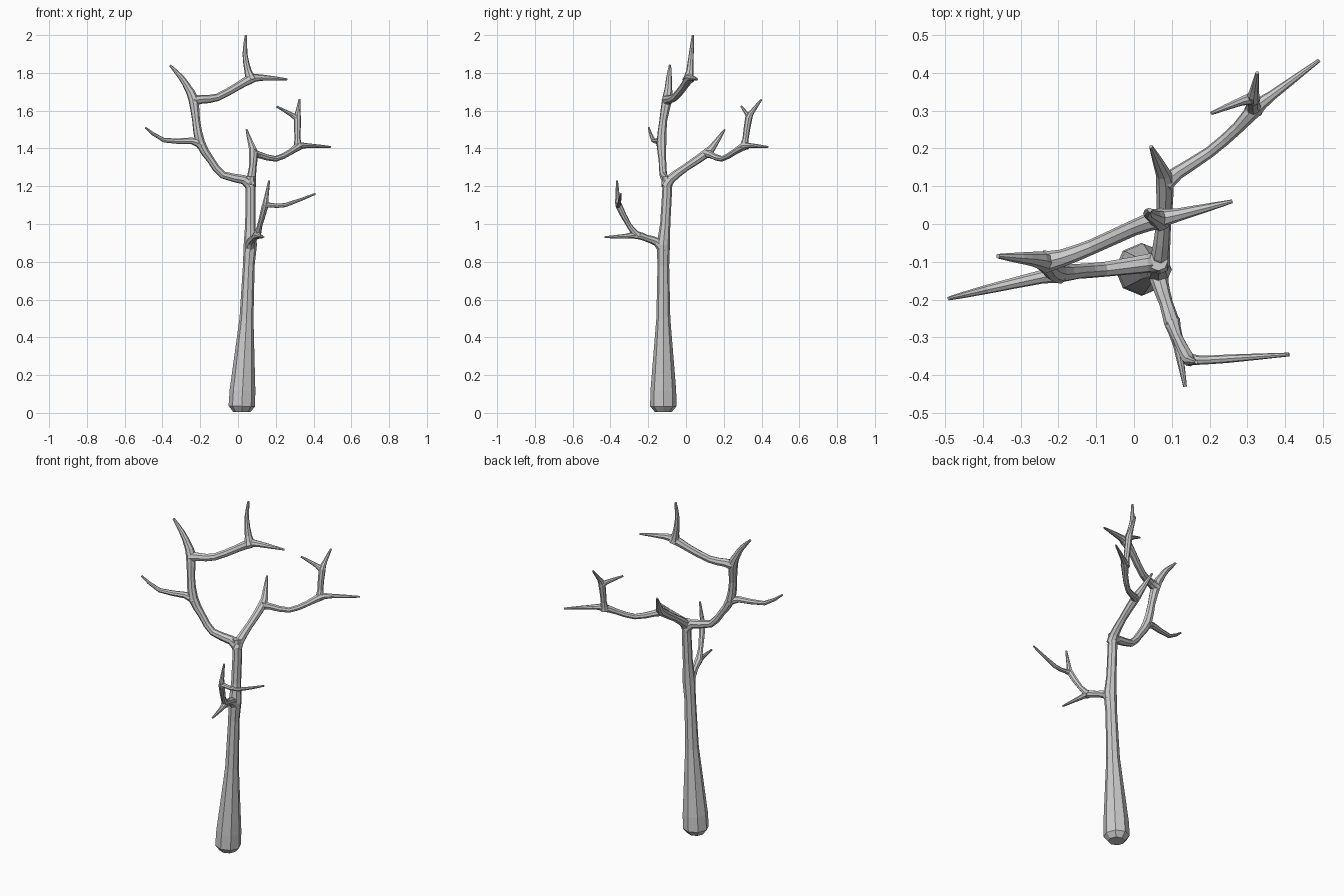
import bpy, bmesh
from mathutils import Vector

SIDES = 8


def smooth_path(pts, steps):
    """Catmull-Rom through (x, y, z, radius) points, radius kept linear."""
    p = [Vector(q[:3]) for q in pts]
    r = [q[3] for q in pts]
    out = []
    for i in range(len(p) - 1):
        a = p[max(i - 1, 0)]
        b, c = p[i], p[i + 1]
        d = p[min(i + 2, len(p) - 1)]
        for k in range(steps):
            t = k / steps
            v = 0.5 * (2 * b + (c - a) * t + (2 * a - 5 * b + 4 * c - d) * t ** 2
                       + (3 * b - a - 3 * c + d) * t ** 3)
            out.append((v, r[i] + (r[i + 1] - r[i]) * t))
    out.append((p[-1], r[-1]))
    return out


def limb(name, pts, steps=2):
    """Closed, tapered, faceted tube that follows a path."""
    path = smooth_path(pts, steps)
    bm = bmesh.new()
    rings, side, prev = [], None, None
    for i, (c, r) in enumerate(path):
        tan = (path[min(i + 1, len(path) - 1)][0] - path[max(i - 1, 0)][0]).normalized()
        if side is None:
            side = tan.orthogonal().normalized()
        else:
            side = prev.rotation_difference(tan) @ side
            side = (side - tan * side.dot(tan)).normalized()
        prev = tan
        up = tan.cross(side)
        ring = []
        for k in range(SIDES):
            d = Vector((1, 0, 0))
            from math import cos, sin, tau
            d = side * cos(tau * k / SIDES) + up * sin(tau * k / SIDES)
            ring.append(bm.verts.new(c + d * r))
        rings.append(ring)
    for a, b in zip(rings, rings[1:]):
        for k in range(SIDES):
            j = (k + 1) % SIDES
            bm.faces.new((a[k], a[j], b[j], b[k]))
    bm.faces.new(rings[0][::-1])
    bm.faces.new(rings[-1])
    bmesh.ops.recalc_face_normals(bm, faces=bm.faces)
    me = bpy.data.meshes.new(name)
    bm.to_mesh(me)
    bm.free()
    ob = bpy.data.objects.new(name, me)
    bpy.context.collection.objects.link(ob)
    return ob


# Trunk with rounded foot
limb("trunk", [
    (.02, -.12, .005, .045), (.02, -.12, .035, .07), (.024, -.12, .12, .068),
    (.045, -.12, .5, .037), (.057, -.12, .78, .031), (.065, -.12, .89, .035),
    (.065, -.11, 1.0, .027), (.066, -.10, 1.17, .026), (.064, -.098, 1.25, .026)], 1)

# Left main branch, ending in its upper twig
limb("left_branch", [
    (.066, -.10, 1.20, .030), (.03, -.105, 1.235, .025), (-.08, -.12, 1.26, .02),
    (-.145, -.125, 1.34, .02), (-.20, -.13, 1.43, .026), (-.222, -.12, 1.55, .021),
    (-.236, -.10, 1.66, .027), (-.265, -.093, 1.72, .02),
    (-.30, -.09, 1.775, .015), (-.36, -.085, 1.84, .006)])
limb("left_twig", [
    (-.195, -.13, 1.42, .028), (-.245, -.14, 1.44, .018),
    (-.39, -.173, 1.443, .012), (-.49, -.197, 1.51, .005)])
limb("crown_branch", [
    (-.236, -.10, 1.655, .030), (-.19, -.09, 1.66, .023), (-.11, -.06, 1.67, .02),
    (.0, -.01, 1.73, .021), (.065, .013, 1.767, .026), (.12, .025, 1.775, .017),
    (.26, .06, 1.766, .005)])
limb("crown_twig", [
    (.07, .012, 1.76, .032), (.053, .02, 1.81, .019),
    (.037, .028, 1.90, .013), (.042, .037, 2.0, .006)])

# Rear branch, ending in its upper twig
limb("rear_branch", [
    (.066, -.105, 1.20, .030), (.07, -.08, 1.24, .025), (.078, .0, 1.30, .02),
    (.082, .11, 1.375, .024), (.07, .15, 1.42, .017), (.045, .205, 1.5, .005)])
limb("right_branch", [
    (.08, .105, 1.375, .026), (.115, .135, 1.365, .018), (.20, .19, 1.345, .015),
    (.275, .255, 1.38, .016), (.32, .305, 1.41, .022), (.365, .34, 1.415, .013),
    (.49, .433, 1.408, .005)])
limb("right_riser", [
    (.318, .305, 1.40, .026), (.315, .315, 1.45, .016), (.315, .332, 1.56, .019),
    (.318, .355, 1.60, .012), (.326, .40, 1.66, .005)])
limb("right_twig", [
    (.317, .332, 1.555, .02), (.285, .325, 1.578, .012), (.205, .293, 1.622, .005)])

# Low front branch with its twigs
limb("front_branch", [
    (.064, -.115, .86, .032), (.068, -.155, .905, .023), (.085, -.21, .925, .018),
    (.10, -.26, .942, .021), (.115, -.32, .936, .012), (.135, -.43, .93, .005)])
limb("front_riser", [
    (.10, -.255, .935, .022), (.115, -.30, .99, .014), (.143, -.355, 1.095, .018),
    (.15, -.362, 1.14, .012), (.165, -.365, 1.23, .005)])
limb("front_twig", [
    (.14, -.357, 1.10, .018), (.175, -.36, 1.10, .012),
    (.25, -.356, 1.10, .011), (.41, -.345, 1.16, .005)])
